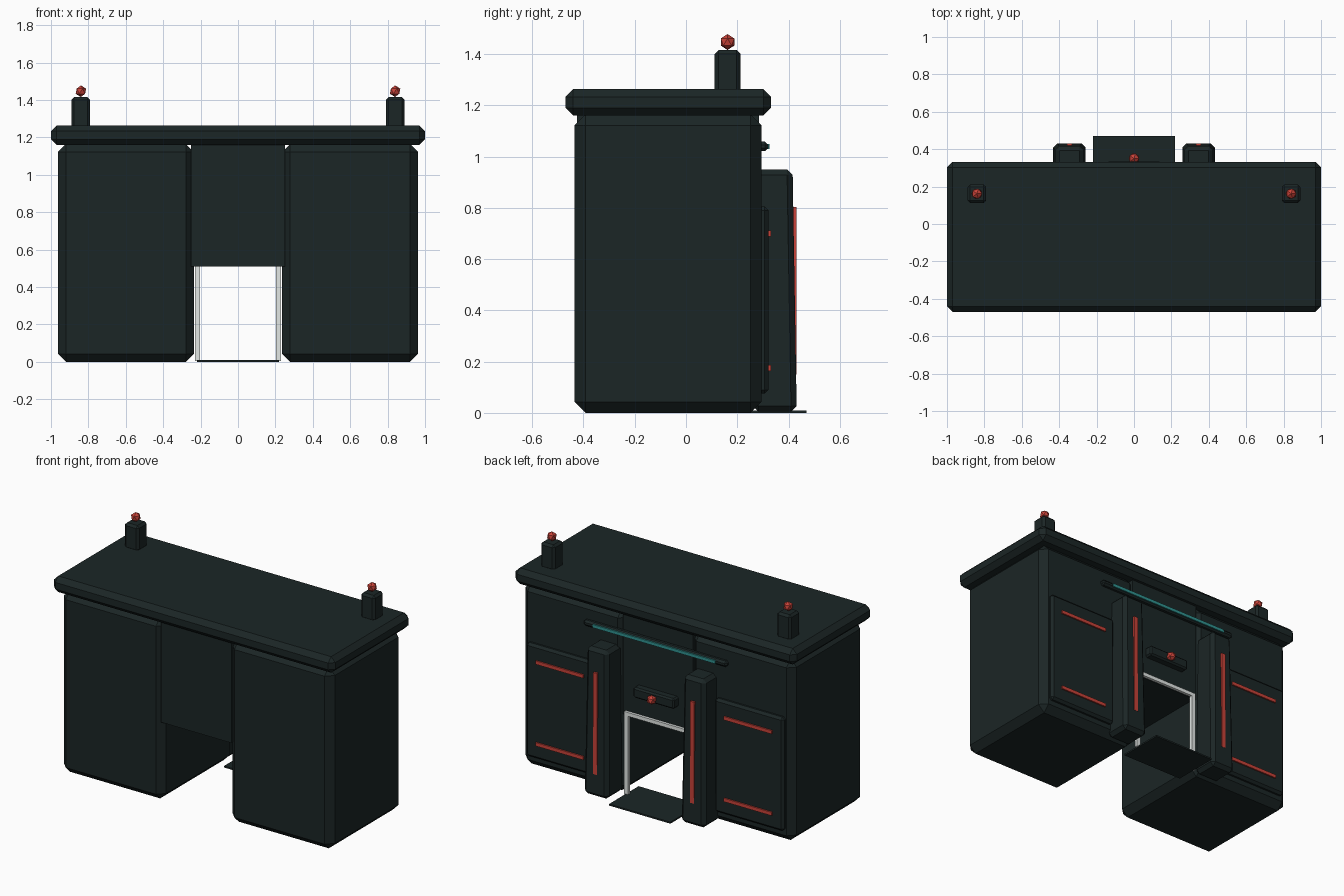
import bpy
import bmesh
from mathutils import Vector

if "Cube" in bpy.data.objects:
    bpy.data.objects.remove(bpy.data.objects["Cube"], do_unlink=True)


def material(name, rgb):
    mat = bpy.data.materials.new(name)
    mat.use_nodes = True
    color = (*rgb, 1.0)
    mat.diffuse_color = color
    bsdf = next(n for n in mat.node_tree.nodes if n.type == "BSDF_PRINCIPLED")
    bsdf.inputs["Base Color"].default_value = color
    return mat


DARK = material("dark slate", (0.011, 0.019, 0.019))
RED = material("warm red", (0.58, 0.055, 0.04))
TEAL = material("teal", (0.03, 0.29, 0.28))
PALE = material("pale grey", (0.84, 0.88, 0.86))


def finish(name, bm, mat):
    mesh = bpy.data.meshes.new(name)
    bm.to_mesh(mesh)
    bm.free()
    mesh.materials.append(mat)
    obj = bpy.data.objects.new(name, mesh)
    bpy.context.collection.objects.link(obj)
    return obj


def box(name, low, high, mat=DARK, bevel=0.0, taper=None):
    """Box between two corners; taper = (x scale, y shift) of the top's outer edge."""
    low, high = Vector(low), Vector(high)
    mid, size = (low + high) / 2, high - low
    bm = bmesh.new()
    bmesh.ops.create_cube(bm, size=1)
    for v in bm.verts:
        top, outer = v.co.z > 0, v.co.y > 0
        v.co = mid + v.co * size
        if taper and top:
            v.co.x = mid.x + (v.co.x - mid.x) * taper[0]
            if outer:
                v.co.y += taper[1]
    if bevel:
        bmesh.ops.bevel(bm, geom=bm.edges[:], offset=bevel, segments=1,
                        profile=0.5, affect="EDGES")
    return finish(name, bm, mat)


def bead(name, center, radius=0.031):
    bm = bmesh.new()
    bmesh.ops.create_icosphere(bm, subdivisions=1, radius=radius)
    bmesh.ops.translate(bm, verts=bm.verts[:], vec=center)
    return finish(name, bm, RED)


def sided(side, x0, x1):
    return sorted((side * x0, side * x1))


# Counter top and the apron joining the two cabinets
box("counter_top", (-1, -0.47, 1.16), (1, 0.332, 1.263), bevel=0.03)
box("apron", (-0.25, -0.425, 0.51), (0.25, 0.285, 1.17))

for side, label in ((1, "left"), (-1, "right")):
    # Cabinet
    a, b = sided(side, 0.236, 0.963)
    box(f"{label}_cabinet", (a, -0.435, 0), (b, 0.295, 1.165), bevel=0.043)

    # Raised panel with two light strips
    a, b = sided(side, 0.425, 0.915)
    box(f"{label}_panel", (a, 0.27, 0.075), (b, 0.322, 0.805), bevel=0.015)
    a, b = sided(side, 0.5, 0.84)
    for level, z in (("lower", 0.175), ("upper", 0.70)):
        box(f"{label}_{level}_strip", (a, 0.318, z - 0.011),
            (b, 0.331, z + 0.011), RED)

    # Tapered pillar with upright light strip
    a, b = sided(side, 0.258, 0.432)
    box(f"{label}_pillar", (a, 0.26, 0.005), (b, 0.432, 0.95),
        bevel=0.022, taper=(0.88, -0.016))
    a, b = sided(side, 0.331, 0.359)
    box(f"{label}_pillar_strip", (a, 0.412, 0.15), (b, 0.431, 0.803), RED)

    # Door frame post
    a, b = sided(side, 0.202, 0.23)
    box(f"{label}_frame_post", (a, 0.282, 0.005), (b, 0.302, 0.535), PALE)

    # Corner post with bead on the counter
    a, b = sided(side, 0.79, 0.89)
    box(f"{label}_corner_post", (a, 0.112, 1.25), (b, 0.212, 1.415), bevel=0.014)
    bead(f"{label}_bead", (side * 0.84, 0.162, 1.447))

# Door frame head and floor mat
box("frame_head", (-0.23, 0.282, 0.514), (0.23, 0.302, 0.538), PALE)
box("floor_mat", (-0.218, 0.17, 0), (0.218, 0.47, 0.01))

# Long light bar above the doorway
box("light_bar", (-0.51, 0.28, 1.021), (0.51, 0.321, 1.058), bevel=0.012)
box("light_bar_strip", (-0.435, 0.31, 1.03), (0.435, 0.326, 1.05), TEAL)

# Small plate with a bead over the doorway
box("door_plate", (-0.146, 0.26, 0.66), (0.146, 0.333, 0.727), bevel=0.01)
bead("door_bead", (0, 0.35, 0.692))
